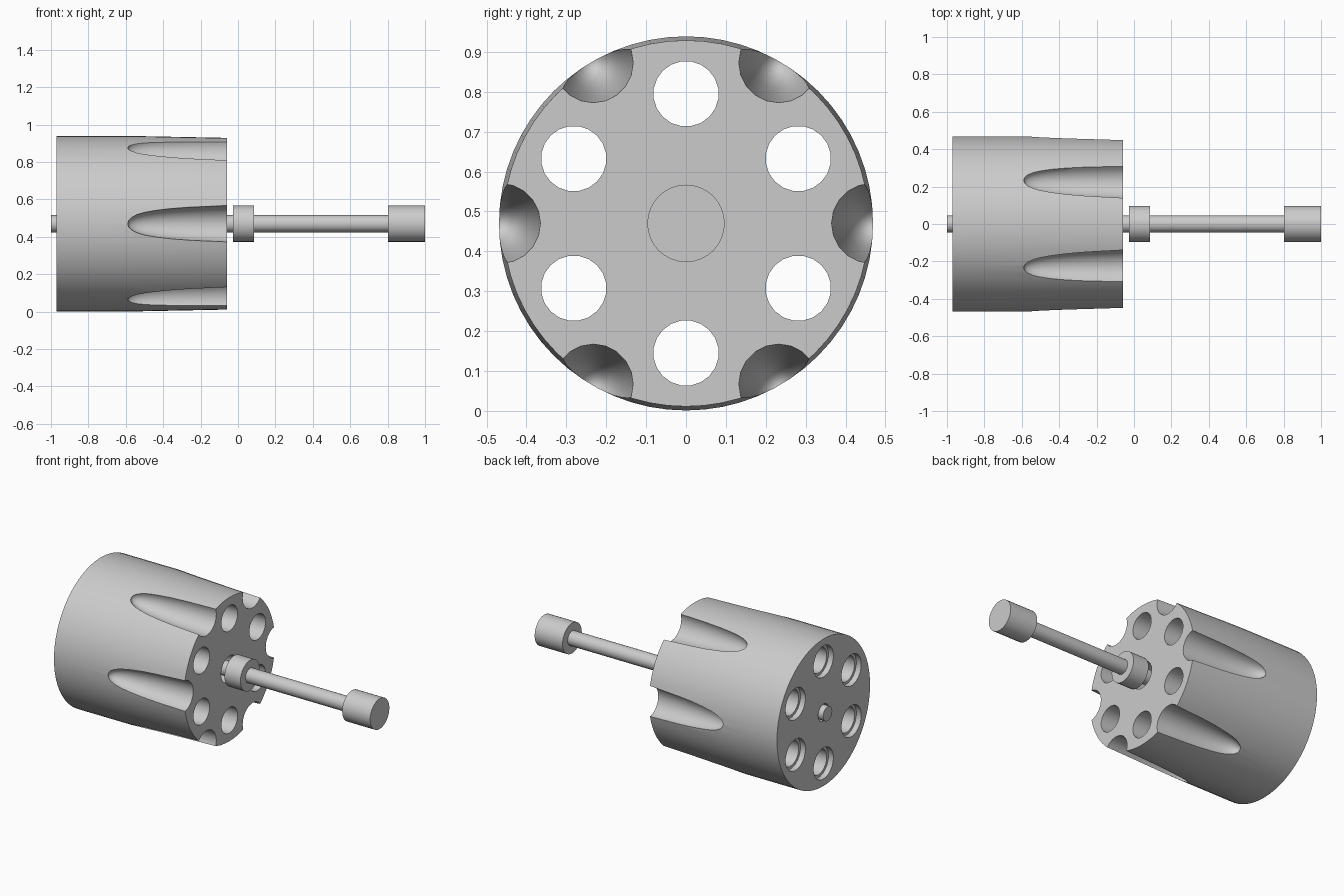
import bpy, bmesh, math

if "Cube" in bpy.data.objects:
    bpy.data.objects.remove(bpy.data.objects["Cube"])

CZ = 0.47  # height of the long axis


def lathe(name, profile, segs, offsets=((0, 0),), phase=0.0):
    """Revolve (x, radius) points round lines parallel to x at (y, z) offsets."""
    bm = bmesh.new()
    for oy, oz in offsets:
        rings = []
        for x, r in profile:
            count = segs if r > 0 else 1
            rings.append([bm.verts.new((x,
                                        oy + r * math.cos(phase + 2 * math.pi * i / segs),
                                        CZ + oz + r * math.sin(phase + 2 * math.pi * i / segs)))
                          for i in range(count)])
        for a, b in zip(rings, rings[1:]):
            for i in range(segs):
                j = (i + 1) % segs
                if len(a) == 1:
                    bm.faces.new((a[0], b[j], b[i]))
                else:
                    bm.faces.new((a[i], a[j], b[j], b[i]))
        for end in (rings[0], rings[-1]):
            if len(end) > 1:
                bm.faces.new(end)
    bmesh.ops.recalc_face_normals(bm, faces=bm.faces)
    mesh = bpy.data.meshes.new(name)
    bm.to_mesh(mesh)
    bm.free()
    ob = bpy.data.objects.new(name, mesh)
    bpy.context.collection.objects.link(ob)
    return ob


def select(ob):
    bpy.ops.object.select_all(action='DESELECT')
    ob.select_set(True)
    bpy.context.view_layer.objects.active = ob


def ring(radius, start):
    return [(radius * math.cos(math.radians(start + 60 * k)),
             radius * math.sin(math.radians(start + 60 * k))) for k in range(6)]


# Drum body, slightly tapered towards the fluted end
drum = lathe("drum", [(-0.97, 0.469), (-0.56, 0.469), (-0.06, 0.459)], 64)

# Six through holes with a wider rim step at the back
holes = lathe("hole_cutter", [(-1.1, 0.1), (-0.935, 0.1), (-0.935, 0.082), (0.1, 0.082)],
              20, ring(0.325, 30), math.radians(9))

# Central bore, wider at the front
bore = lathe("bore_cutter", [(-1.1, 0.054), (-0.3, 0.054), (-0.3, 0.085), (0.1, 0.085)], 24)

# Six bullet-shaped flutes round the rim
flutes = lathe("flute_cutter",
               [(-0.59, 0), (-0.585, 0.017), (-0.57, 0.033), (-0.54, 0.049), (-0.50, 0.061),
                (-0.44, 0.072), (-0.36, 0.082), (-0.26, 0.09), (-0.06, 0.1), (0.1, 0.104)],
               20, ring(0.465, 0))

for cutter in (holes, bore, flutes):
    cutter.hide_render = True
    select(drum)
    mod = drum.modifiers.new("cut", 'BOOLEAN')
    mod.operation = 'DIFFERENCE'
    mod.solver = 'EXACT'
    mod.object = cutter
    bpy.ops.object.modifier_apply(modifier=mod.name)
    bpy.data.objects.remove(cutter, do_unlink=True)

# Centre rod with a collar and an end knob
rod = lathe("centre_rod", [(-1.0, 0.046), (0.81, 0.046)], 24)
collar = lathe("rod_collar", [(-0.027, 0.097), (0.085, 0.097)], 32)
knob = lathe("end_knob", [(0.803, 0.097), (1.0, 0.097)], 32)

for ob in (drum, rod, collar, knob):
    select(ob)
    bpy.ops.object.shade_smooth_by_angle(angle=math.radians(30))
